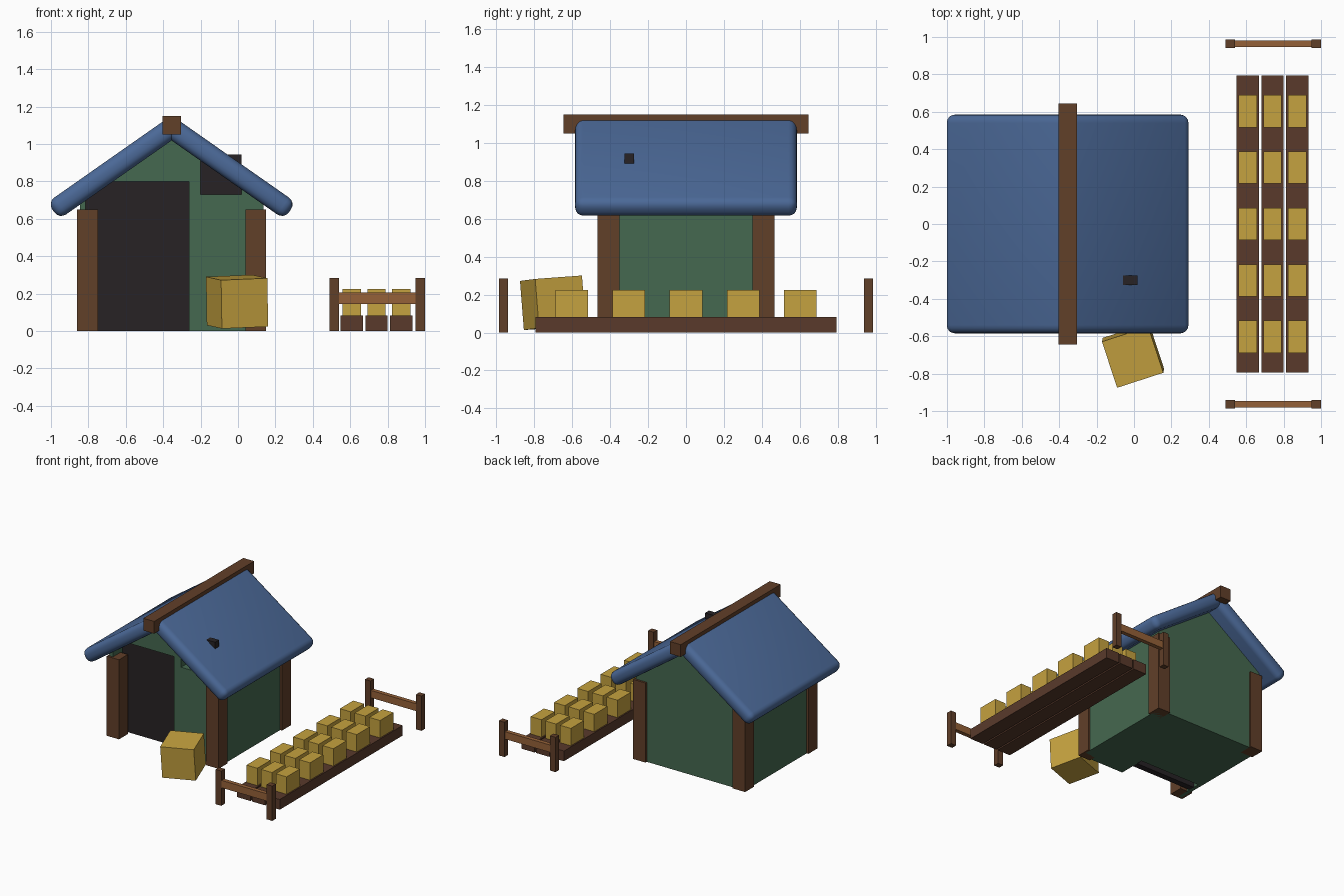
import bpy, bmesh, math
from mathutils import Matrix

if "Cube" in bpy.data.objects:
    bpy.data.objects.remove(bpy.data.objects["Cube"])


def mat(name, rgb):
    m = bpy.data.materials.new(name)
    m.diffuse_color = (*rgb, 1)
    m.use_nodes = True
    m.node_tree.nodes["Principled BSDF"].inputs["Base Color"].default_value = m.diffuse_color
    return m


GREEN = mat("wall_green", (0.06, 0.14, 0.08))
BLUE = mat("roof_blue", (0.07, 0.14, 0.31))
BROWN = mat("timber_brown", (0.12, 0.05, 0.022))
DARK = mat("dark_opening", (0.02, 0.016, 0.018))
STRAW = mat("straw_yellow", (0.56, 0.36, 0.05))
RAIL = mat("rail_brown", (0.30, 0.12, 0.04))
SOIL = mat("bed_brown", (0.10, 0.042, 0.024))


def make_object(name, bm, material):
    me = bpy.data.meshes.new(name)
    bmesh.ops.recalc_face_normals(bm, faces=bm.faces)
    bm.to_mesh(me)
    bm.free()
    ob = bpy.data.objects.new(name, me)
    bpy.context.collection.objects.link(ob)
    if material:
        me.materials.append(material)
    return ob


def box(name, center, size, material, rot=(0, 0, 0)):
    bm = bmesh.new()
    bmesh.ops.create_cube(bm, size=1, matrix=Matrix.Diagonal((*size, 1)))
    ob = make_object(name, bm, material)
    ob.location = center
    ob.rotation_euler = [math.radians(a) for a in rot]
    return ob


def span(name, x, y, z, material):
    """Box given by its (min, max) range on each axis."""
    r = (x, y, z)
    return box(name, [(a + b) / 2 for a, b in r], [b - a for a, b in r], material)


CX = -0.355  # hut centre line

# Hut body: gabled profile extruded front to back
bm = bmesh.new()
profile = [(-0.49, 0), (0.49, 0), (0.49, 0.69), (0, 1.04), (-0.49, 0.69)]
face = bm.faces.new([bm.verts.new((CX + x, -0.45, z)) for x, z in profile])
ext = bmesh.ops.extrude_face_region(bm, geom=[face])
bmesh.ops.translate(bm, vec=(0, 0.9, 0),
                    verts=[v for v in ext["geom"] if isinstance(v, bmesh.types.BMVert)])
body = make_object("hut_walls", bm, GREEN)

# Door and window recesses, each with a dark panel inside
openings = {"door": ((-0.815, -0.262), (0.0, 0.80)), "window": ((-0.20, 0.02), (0.73, 0.945))}
for name, (x, z) in openings.items():
    low = z[0] - 0.1 if name == "door" else z[0]
    cutter = span(name + "_cutter", x, (-0.6, -0.225), (low, z[1]), None)
    cutter.hide_render = True
    mod = body.modifiers.new(name + "_cut", "BOOLEAN")
    mod.operation = "DIFFERENCE"
    mod.solver = "EXACT"
    mod.object = cutter
    bpy.context.view_layer.objects.active = body
    bpy.ops.object.modifier_apply(modifier=mod.name)
    bpy.data.objects.remove(cutter)
    span(name + "_panel", x, (-0.325, -0.275), z, DARK)

# Corner posts
for sx, xn in ((-1, "left"), (1, "right")):
    for sy, yn in ((-1, "front"), (1, "back")):
        box(f"{yn}_{xn}_corner_post", (CX + sx * 0.45, sy * 0.409, 0.325),
            (0.112, 0.115, 0.65), BROWN)

# Rounded roof slabs and ridge beam
for s, n in ((-1, "left"), (1, "right")):
    roof = box(n + "_roof_slab", (CX + s * 0.305, 0, 0.8725), (0.80, 1.17, 0.11),
               BLUE, (0, s * 35, 0))
    bev = roof.modifiers.new("round_edges", "BEVEL")
    bev.width = 0.045
    bev.segments = 4
    bpy.ops.object.select_all(action="DESELECT")
    roof.select_set(True)
    bpy.context.view_layer.objects.active = roof
    bpy.ops.object.modifier_apply(modifier=bev.name)
    bpy.ops.object.shade_smooth_by_angle(angle=math.radians(40))
box("ridge_beam", (CX, 0, 1.10), (0.098, 1.29, 0.10), BROWN)

# Tilted crate by the door
box("crate", (-0.005, -0.702, 0.157), (0.26, 0.26, 0.26), STRAW, (4, -2.3, 18))

# Garden beds with rows of crop blocks
for i in range(3):
    x = 0.608 + i * 0.1325
    span(f"garden_bed_{i + 1}", (x - 0.06, x + 0.06), (-0.793, 0.793), (0, 0.083), SOIL)
    for j in range(5):
        box(f"crop_block_{i + 1}_{j + 1}", (x, (j - 2) * 0.3015, 0.15),
            (0.098, 0.172, 0.15), STRAW)

# Small fences at both ends of the beds
for s, n in ((-1, "front"), (1, "back")):
    for x, side in ((0.514, "left"), (0.975, "right")):
        box(f"{n}_fence_{side}_post", (x, s * 0.963, 0.142), (0.05, 0.046, 0.284), BROWN)
    box(n + "_fence_rail", (0.7445, s * 0.963, 0.175), (0.44, 0.034, 0.06), RAIL)
